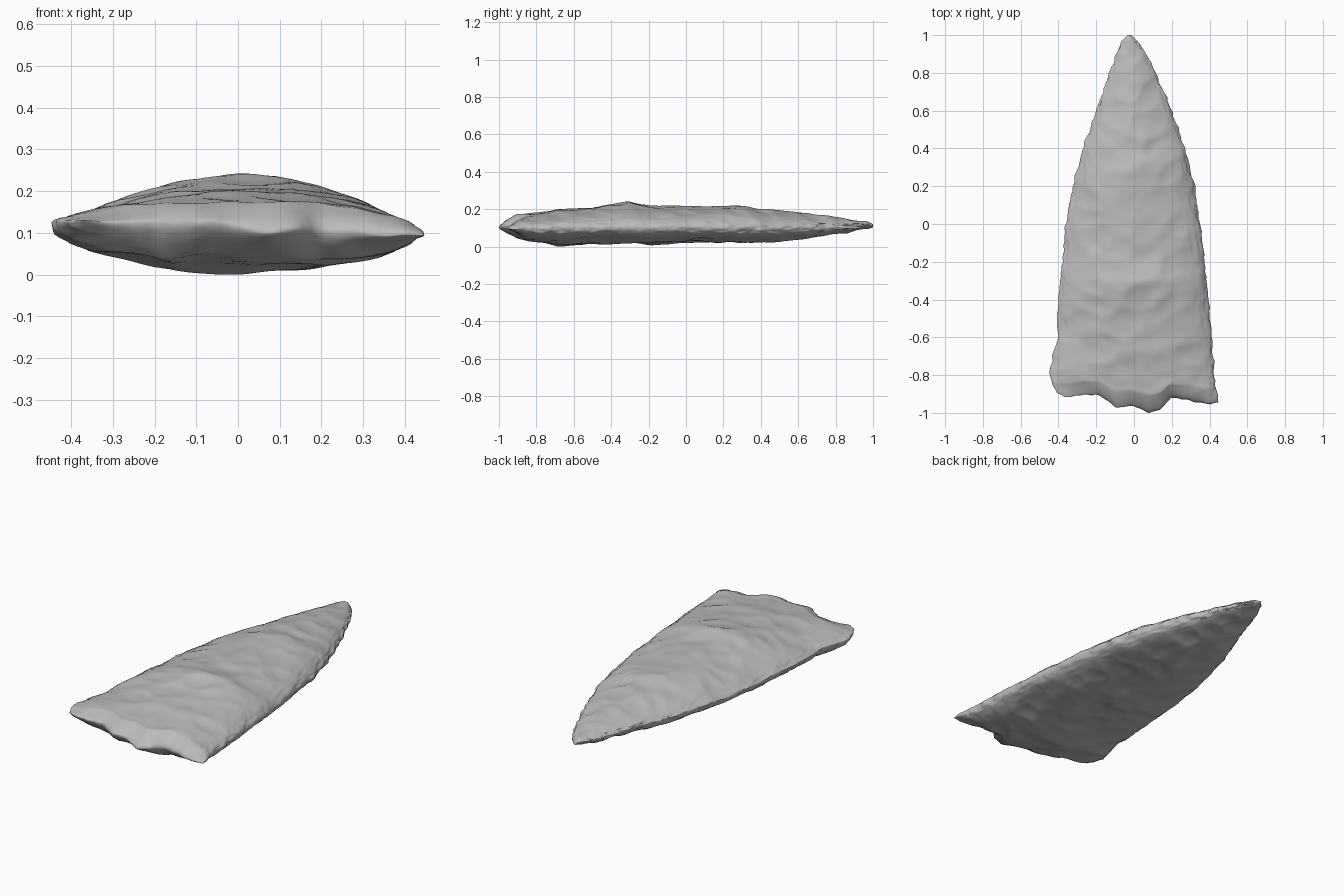
import bpy, bmesh, math, random
from mathutils import Vector, noise

if "Cube" in bpy.data.objects:
    bpy.data.objects.remove(bpy.data.objects["Cube"])
random.seed(11)

# Profiles: edges and faces along the length, base edge across the width
LEFT = [(-.93, -.37), (-.9, -.41), (-.85, -.435), (-.78, -.447), (-.7, -.43), (-.6, -.4), (-.5, -.41),
        (-.2, -.38), (0, -.36), (.2, -.325), (.4, -.27), (.6, -.2), (.8, -.13), (.9, -.095), (.97, -.06), (1, -.035)]
RIGHT = [(-.93, .447), (-.88, .44), (-.8, .425), (-.6, .413), (-.2, .375), (0, .35), (.2, .32),
         (.4, .27), (.6, .2), (.8, .115), (.9, .065), (.97, .015), (1, -.015)]
BASE = [(-.37, -.92), (-.28, -.905), (-.2, -.9), (-.15, -.93), (-.1, -.97), (0, -.965), (.08, -.998),
        (.14, -.985), (.19, -.92), (.3, -.935), (.4, -.955), (.44, -.945)]
TOP = [(-1, .15), (-.9, .167), (-.7, .193), (-.5, .214), (-.3, .236), (-.15, .217), (.1, .214),
       (.27, .216), (.5, .191), (.7, .168), (.9, .145), (1, .125)]
BOTTOM = [(-1, .075), (-.9, .048), (-.8, .024), (-.68, .006), (-.5, .022), (-.2, .015), (0, .025),
          (.5, .029), (.7, .056), (.9, .083), (1, .095)]


def sample(points, t):
    if t <= points[0][0]:
        return points[0][1]
    for (a, p), (b, q) in zip(points, points[1:]):
        if t <= b:
            return p + (q - p) * (t - a) / (b - a)
    return points[-1][1]


def make_scars():
    """Shallow scoops struck inward from both edges and along the middle."""
    scars = []
    for side in (-1, 1):
        y = -.9
        while y < .95:
            half = sample(RIGHT, y)
            scars.append((side * half * random.uniform(.45, .85), y, random.uniform(.08, .15),
                          random.uniform(.05, .1), side * random.uniform(-.3, 1.2), random.uniform(.4, 1)))
            y += random.uniform(.08, .16)
    for i in range(16):
        scars.append((random.uniform(-.2, .2), random.uniform(-.85, .6), random.uniform(.09, .18),
                      random.uniform(.06, .11), random.uniform(-1.5, 1.5), random.uniform(.4, .9)))
    return scars


def scar_depth(scars, x, y):
    best = 0
    for cx, cy, long, short, angle, depth in scars:
        c, s = math.cos(angle), math.sin(angle)
        a = ((x - cx) * c + (y - cy) * s) / long
        b = ((y - cy) * c - (x - cx) * s) / short
        best = max(best, depth * (1 - a * a - b * b))
    return best


def wobble(x, y, z, scale):
    return noise.noise(Vector((x, y, z)) * scale)


scars = {1: make_scars(), -1: make_scars()}
ROWS, RING = 200, 128
bm = bmesh.new()
rings = []
for r in range(ROWS + 1):
    v = (1 - math.cos(math.pi * r / ROWS)) / 2
    y0 = -.93 + 1.93 * v
    xl, xr = sample(LEFT, y0), sample(RIGHT, y0)
    # Blunt rounding at base and tip
    taper = min(1, v / .04) ** .5 * min(1, (1 - v) / .015) ** .5
    ring = []
    for k in range(RING):
        angle = 2 * math.pi * k / RING
        u, side = math.cos(angle), (1 if k < RING / 2 else -1)
        x = xl + (xr - xl) * (u + 1) / 2
        y = y0 + (sample(BASE, x) + .93) * (1 - v) ** 7
        # Small chips along the edges
        chip = .01 * wobble(u, y, 3, 17) + .006 * wobble(u, y, 8, 38)
        x += chip * u ** 5 * taper
        y += .01 * wobble(x, 0, 5, 20) * (1 - v) ** 25
        # Edge height wanders, and the base is twisted up on one side
        near_base = (1 - v) ** 12
        rim = .113 - (.008 + .011 * near_base) * u + .008 * wobble(x, y, 1, 7) \
            + .016 * wobble(x, 0, 2, 8) * near_base
        # Domed top that flattens toward the base, and a flatter underside
        if side > 0:
            face = sample(TOP, y)
            power = (.78 - .13 * u) * (1 - .45 * near_base)
        else:
            face = sample(BOTTOM, y) - .005 * u
            power = .46
        bulge = max(0, 1 - u * u) ** power * taper
        rough = .014 * scar_depth(scars[side], x, y) + .008 * wobble(x, y, side * 4, 5) \
            + .004 * wobble(x, y, side * 9, 14)
        z = rim + (face - rim - side * (rough - .005)) * bulge
        ring.append(bm.verts.new((x, y, z)))
    rings.append(ring)

for lower, upper in zip(rings, rings[1:]):
    for k in range(RING):
        n = (k + 1) % RING
        bm.faces.new((lower[k], lower[n], upper[n], upper[k]))
bm.faces.new(rings[-1])
bmesh.ops.remove_doubles(bm, verts=bm.verts, dist=.0004)

# Rest on the ground
ground = min(p.co.z for p in bm.verts)
bmesh.ops.translate(bm, verts=bm.verts, vec=(0, 0, -ground))
bmesh.ops.recalc_face_normals(bm, faces=bm.faces)

mesh = bpy.data.meshes.new("stone_point")
bm.to_mesh(mesh)
bm.free()
stone = bpy.data.objects.new("stone_point", mesh)
bpy.context.collection.objects.link(stone)

# Plain grey stone
grey = bpy.data.materials.new("grey_stone")
grey.use_nodes = True
colour = (.5, .5, .5, 1)
grey.diffuse_color = colour
grey.node_tree.nodes["Principled BSDF"].inputs["Base Color"].default_value = colour
mesh.materials.append(grey)

bpy.context.view_layer.objects.active = stone
stone.select_set(True)
bpy.ops.object.shade_smooth_by_angle(angle=math.radians(50))
